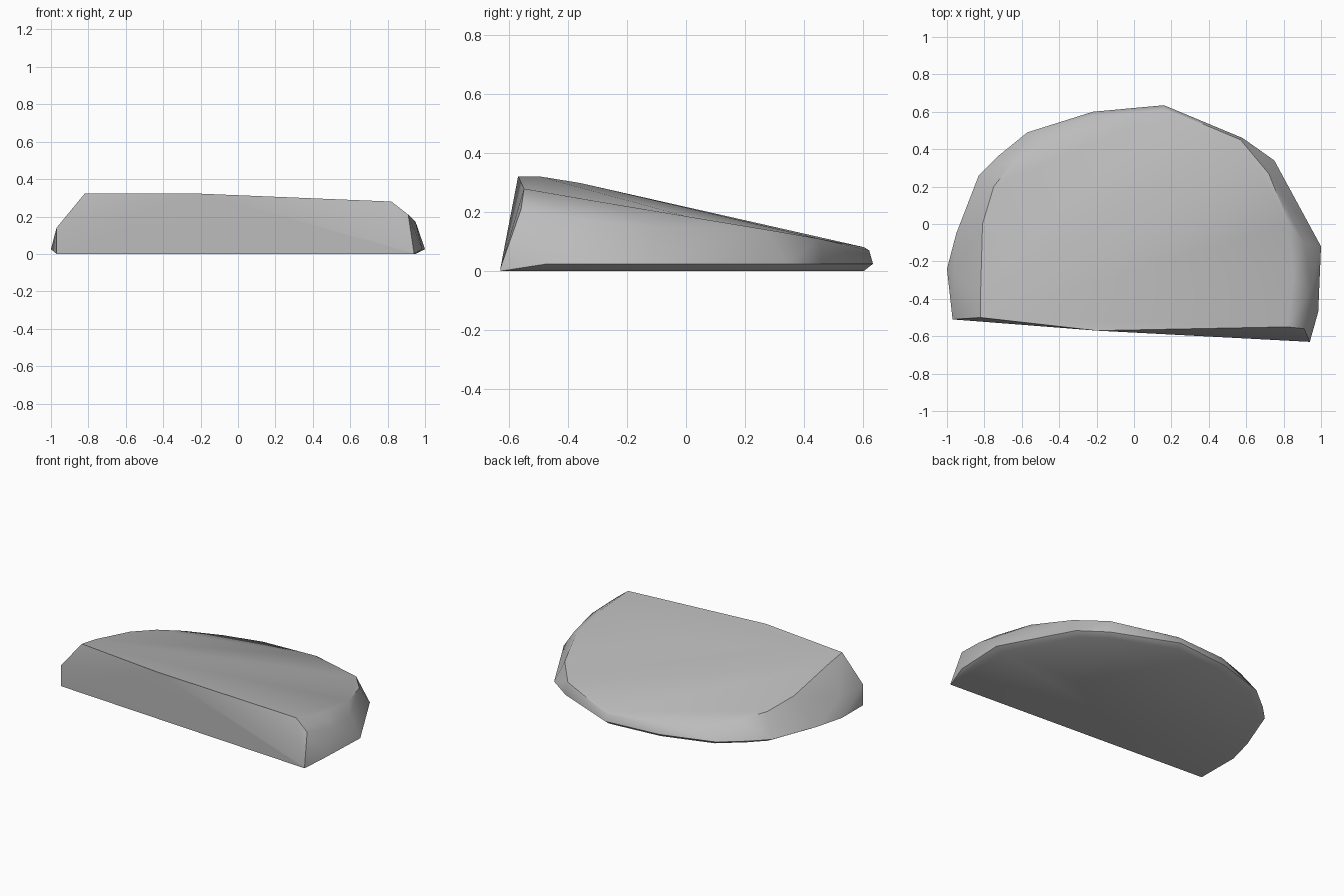
import bpy
import bmesh
from math import radians

cube = bpy.data.objects.get("Cube")
if cube:
    bpy.data.objects.remove(cube, do_unlink=True)

stone = bpy.data.materials.new("grey stone")
stone.use_nodes = True
colour = (0.5, 0.5, 0.5, 1)
stone.diffuse_color = colour
stone.node_tree.nodes["Principled BSDF"].inputs["Base Color"].default_value = colour

# Widest outline, from the front corner round the back to the other one
rim = [(-0.97, -0.51), (-1, -0.24), (-0.95, -0.05), (-0.83, 0.26), (-0.73, 0.36),
       (-0.57, 0.49), (-0.22, 0.6), (0.16, 0.635), (0.58, 0.46), (0.75, 0.34),
       (1, -0.12), (0.985, -0.47), (0.94, -0.63)]
# Edge of the sloping top
top = [(-0.82, -0.5), (-0.82, -0.36), (-0.81, 0), (-0.75, 0.2), (-0.64, 0.34),
       (-0.45, 0.48), (-0.22, 0.58), (0.16, 0.605), (0.57, 0.45), (0.72, 0.27),
       (0.83, 0), (0.85, -0.3), (0.82, -0.55), (-0.2, -0.57)]
# Shoulder points between rim and top
shoulder = [(-0.97, -0.51, 0.14), (-0.96, -0.27, 0.13), (0.95, -0.35, 0.17),
            (0.91, -0.56, 0.21), (0.91, -0.1, 0.15), (0.58, 0.46, 0.065),
            (0.16, 0.622, 0.07)]


def top_height(x, y):
    """Top slopes down to the back, and a little to one side."""
    t = (x + 0.82) / 1.64
    return (1 - t) * (0.32 - 0.23 * (y + 0.45)) + t * (0.28 - 0.17 * (y + 0.55))


points = list(shoulder)
for x, y in rim:
    corner = y < -0.5
    points.append((x, y, 0.01 if corner else 0.025))
    inset = 1 if corner else 0.95
    points.append((x * inset, y * inset, 0))
points += [(x, y, min(0.322, top_height(x, y))) for x, y in top]

# Wrap the points in a faceted shell
bm = bmesh.new()
for p in points:
    bm.verts.new(p)
hull = bmesh.ops.convex_hull(bm, input=bm.verts[:])
loose = {v for v in hull["geom_interior"] + hull["geom_unused"]
         if isinstance(v, bmesh.types.BMVert) and v.is_valid}
bmesh.ops.delete(bm, geom=list(loose), context="VERTS")
bmesh.ops.dissolve_limit(bm, angle_limit=radians(2), verts=bm.verts[:], edges=bm.edges[:])
bmesh.ops.recalc_face_normals(bm, faces=bm.faces[:])
mesh = bpy.data.meshes.new("half_round_stone")
bm.to_mesh(mesh)
bm.free()
mesh.materials.append(stone)

slab = bpy.data.objects.new("half_round_stone", mesh)
bpy.context.collection.objects.link(slab)
bpy.ops.object.select_all(action="DESELECT")
slab.select_set(True)
bpy.context.view_layer.objects.active = slab
bpy.ops.object.shade_smooth_by_angle(angle=radians(40))
